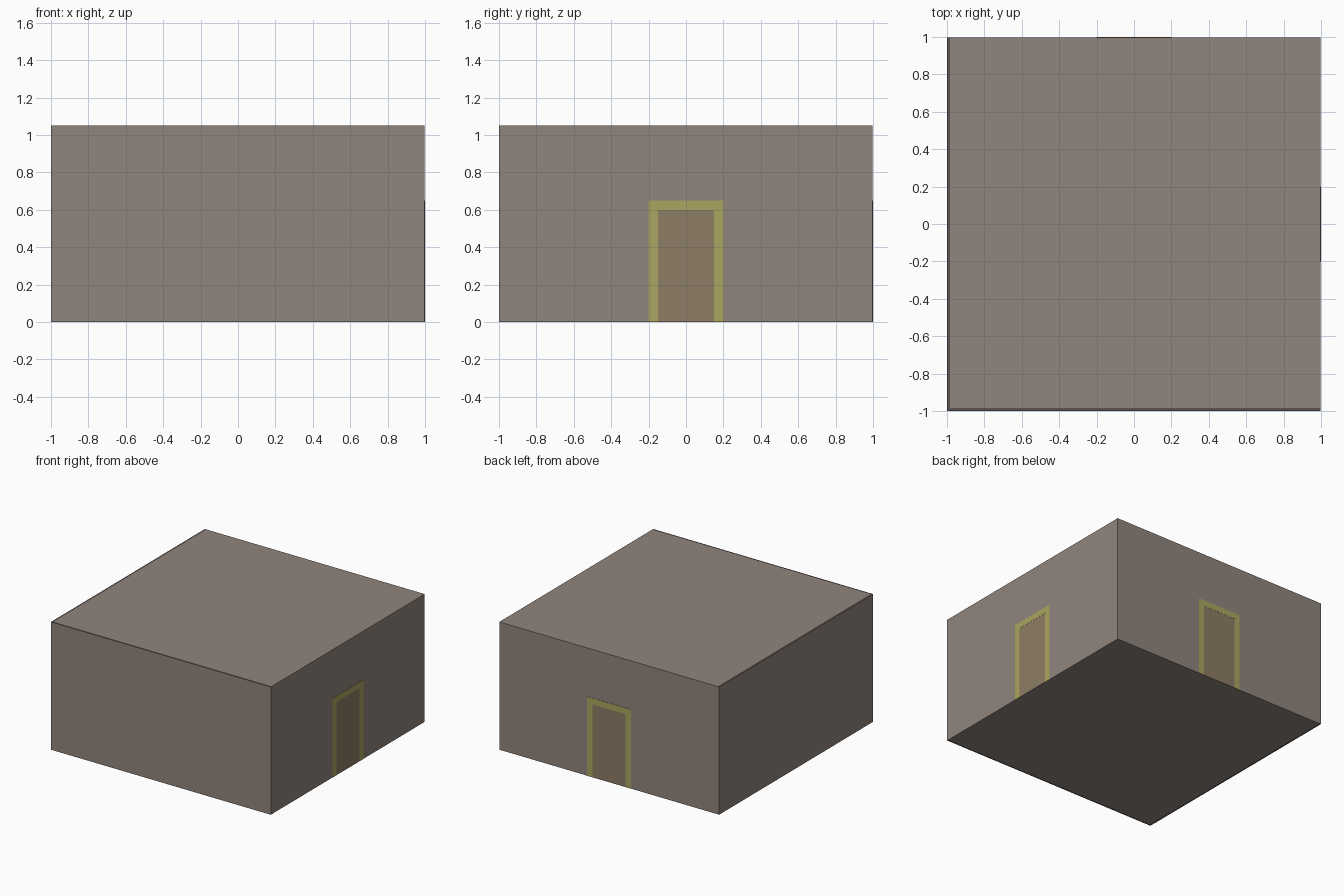
import bpy, bmesh
from math import pi
from mathutils import Matrix, Vector

if "Cube" in bpy.data.objects:
    bpy.data.objects.remove(bpy.data.objects["Cube"])


def material(name, rgb):
    m = bpy.data.materials.new(name)
    m.diffuse_color = (*rgb, 1)
    m.use_nodes = True
    m.node_tree.nodes["Principled BSDF"].inputs["Base Color"].default_value = m.diffuse_color
    return m


STONE = material("stone", (0.28, 0.235, 0.205))
DARK = material("dark_edge", (0.11, 0.085, 0.082))
TRIM = material("yellow_trim", (0.40, 0.375, 0.115))
WOOD = material("door_wood", (0.27, 0.205, 0.13))

HEIGHT, STRIP, PROUD = 1.05, 0.015, 0.002


def finish(name, bm, *mats):
    bmesh.ops.recalc_face_normals(bm, faces=bm.faces)
    me = bpy.data.meshes.new(name)
    bm.to_mesh(me)
    bm.free()
    ob = bpy.data.objects.new(name, me)
    for m in mats:
        me.materials.append(m)
    bpy.context.collection.objects.link(ob)
    return ob


def box(name, lo, hi, mat, end_mat=None):
    lo, hi = Vector(lo), Vector(hi)
    bm = bmesh.new()
    bmesh.ops.create_cube(bm, size=1, matrix=Matrix.Translation((lo + hi) / 2)
                          @ Matrix.Diagonal((*(hi - lo), 1)))
    bm.normal_update()
    if end_mat:
        for f in bm.faces:
            f.material_index = int(abs(f.normal.z) > 0.5)
    return finish(name, bm, mat, *([end_mat] if end_mat else []))


def door_part(name, outline, front, mat, turn):
    # Outline in (y, z) on the +x wall, extruded inwards, then turned to its wall
    bm = bmesh.new()
    face = bm.faces.new([bm.verts.new((front, y, z)) for y, z in outline])
    ext = bmesh.ops.extrude_face_region(bm, geom=[face], use_keep_orig=True)
    verts = [g for g in ext["geom"] if isinstance(g, bmesh.types.BMVert)]
    bmesh.ops.translate(bm, verts=verts, vec=(-0.01, 0, 0))
    bmesh.ops.rotate(bm, verts=bm.verts, matrix=Matrix.Rotation(turn, 3, "Z"))
    return finish(name, bm, mat)


# Room block with roof and floor
edge, wall = -1 + STRIP, 1 - PROUD
box("room", (edge, edge, 0), (wall, wall, HEIGHT), STONE)

# Thin outer walls with dark top and bottom edges
box("front_wall", (-1, -1, 0), (wall, edge, HEIGHT), STONE, DARK)
box("left_wall", (-1, edge, 0), (edge, wall, HEIGHT), STONE, DARK)

# Doors on the right and back walls
frame = [(-0.2, 0), (-0.2, 0.65), (0.2, 0.65), (0.2, 0),
         (0.15, 0), (0.15, 0.6), (-0.15, 0.6), (-0.15, 0)]
panel = [(-0.15, 0), (-0.15, 0.6), (0.15, 0.6), (0.15, 0)]
for side, turn in (("right", 0), ("back", pi / 2)):
    door_part(side + "_door_frame", frame, 1, TRIM, turn)
    door_part(side + "_door_panel", panel, 1 - PROUD / 2, WOOD, turn)
